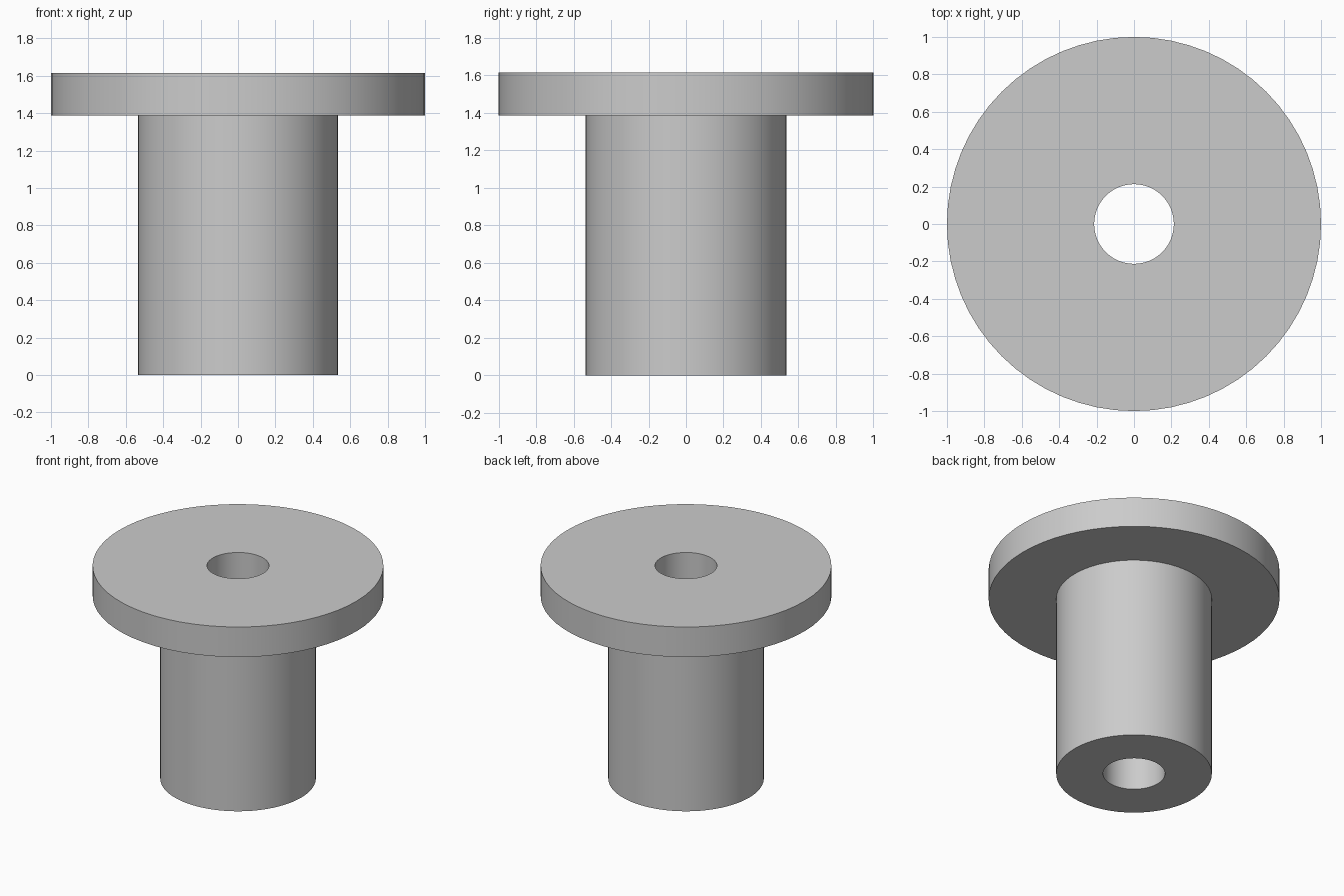
import bpy
import bmesh
import math

cube = bpy.data.objects.get("Cube")
if cube:
    bpy.data.objects.remove(cube, do_unlink=True)

SIDES = 64
HOLE_R, SHAFT_R, FLANGE_R = 0.213, 0.535, 1.0
FLANGE_Z, TOP_Z = 1.387, 1.615

# Plain grey material
grey = bpy.data.materials.new("plain grey")
grey.use_nodes = True
colour = (0.6, 0.6, 0.6, 1.0)
grey.diffuse_color = colour
grey.node_tree.nodes["Principled BSDF"].inputs["Base Color"].default_value = colour


def lathe(name, profile, material):
    """Revolve a closed (radius, height) profile around the z axis."""
    bm = bmesh.new()
    verts = [bm.verts.new((r, 0, z)) for r, z in profile]
    edges = [bm.edges.new((v, verts[i - 1])) for i, v in enumerate(verts)]
    bmesh.ops.spin(bm, geom=verts + edges, cent=(0, 0, 0), axis=(0, 0, 1),
                   angle=math.tau, steps=SIDES, use_merge=True)
    bmesh.ops.remove_doubles(bm, verts=bm.verts[:], dist=1e-4)
    bmesh.ops.recalc_face_normals(bm, faces=bm.faces[:])
    mesh = bpy.data.meshes.new(name)
    bm.to_mesh(mesh)
    bm.free()
    mesh.materials.append(material)
    obj = bpy.data.objects.new(name, mesh)
    bpy.context.collection.objects.link(obj)
    return obj


# Flanged sleeve with a through bore
bushing = lathe("flanged_bushing", [
    (HOLE_R, 0), (SHAFT_R, 0), (SHAFT_R, FLANGE_Z),
    (FLANGE_R, FLANGE_Z), (FLANGE_R, TOP_Z), (HOLE_R, TOP_Z),
], grey)

# Smooth walls, sharp rims
bpy.ops.object.select_all(action="DESELECT")
bushing.select_set(True)
bpy.context.view_layer.objects.active = bushing
bpy.ops.object.shade_smooth_by_angle(angle=math.radians(30))
